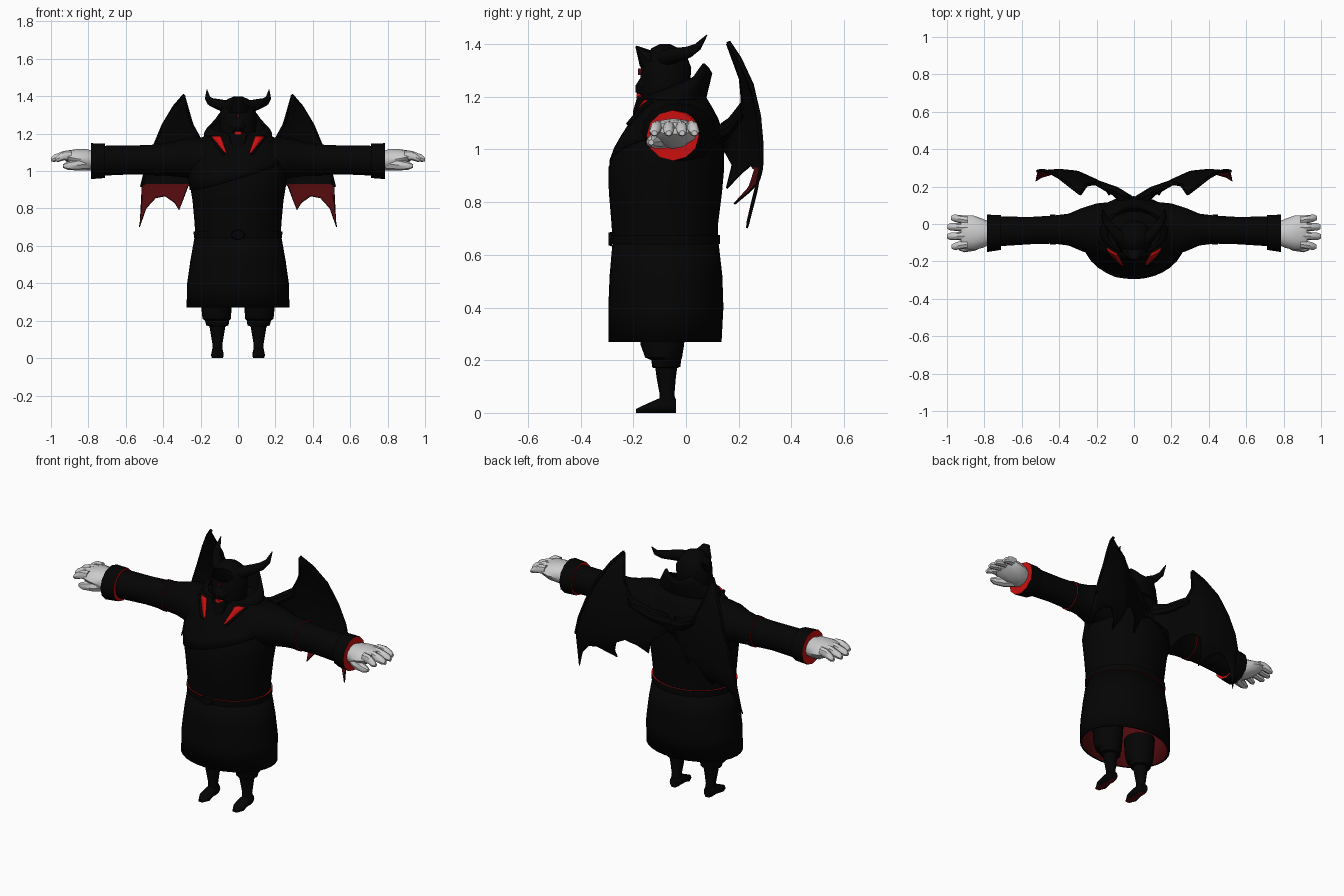
import bpy, math
from mathutils import Vector

X, Y, Z = Vector((1, 0, 0)), Vector((0, 1, 0)), Vector((0, 0, 1))


def material(name, rgb):
    m = bpy.data.materials.new(name)
    m.diffuse_color = (*rgb, 1)
    return m


BLACK = material("black cloth", (0.0012, 0.0012, 0.0013))
RED = material("red lining", (0.6, 0.005, 0.005))
DARK = material("dark red lining", (0.08, 0.003, 0.004))
PALE = material("pale skin", (0.6, 0.6, 0.6))


def finish(name, verts, faces, mats, idx=None, mirror=False, thick=0, angle=40):
    """Make a mesh; a thick shell takes the next material slot on its inside."""
    me = bpy.data.meshes.new(name)
    me.from_pydata([tuple(v) for v in verts], [], faces)
    for m in mats:
        me.materials.append(m)
    if idx:
        for p, i in zip(me.polygons, idx):
            p.material_index = i
    ob = bpy.data.objects.new(name, me)
    bpy.context.collection.objects.link(ob)
    bpy.ops.object.select_all(action='DESELECT')
    ob.select_set(True)
    bpy.context.view_layer.objects.active = ob
    bpy.ops.object.shade_smooth_by_angle(angle=math.radians(angle))
    if thick:
        s = ob.modifiers.new("shell", 'SOLIDIFY')
        s.thickness, s.offset, s.material_offset = thick, -1, 1
    if mirror:
        ob.modifiers.new("mirror", 'MIRROR')
    return ob


def ring_faces(rows, n):
    return [(i * n + k, i * n + (k + 1) % n, (i + 1) * n + (k + 1) % n, (i + 1) * n + k)
            for i in range(rows - 1) for k in range(n)]


def loft(name, rings, mats, axis=None, n=16, cap=True, cap_mat=0, **kw):
    """Skin ellipses (x, y, z, ru, rv) along an axis or along their path."""
    pts = [Vector(r[:3]) for r in rings]
    verts = []
    for i, r in enumerate(rings):
        d = axis or (pts[min(i + 1, len(pts) - 1)] - pts[max(i - 1, 0)]).normalized()
        u = (Y if abs(d.z) > 0.9 else Z).cross(d).normalized()
        v = d.cross(u)
        for k in range(n):
            t = 2 * math.pi * k / n
            verts.append(pts[i] + u * r[3] * math.cos(t) + v * r[-1] * math.sin(t))
    faces = ring_faces(len(rings), n)
    idx = [0] * len(faces)
    if cap:
        top = (len(rings) - 1) * n
        faces += [tuple(reversed(range(n))), tuple(range(top, top + n))]
        idx += [cap_mat] * 2
    return finish(name, verts, faces, mats, idx, **kw)


def interp(table, x):
    for a, b in zip(table, table[1:]):
        if x <= b[0]:
            t = max(0, (x - a[0]) / (b[0] - a[0]))
            return [p + (q - p) * t for p, q in zip(a[1:], b[1:])]
    return list(table[-1][1:])


# Robe: height, half width, front y, back y
SKIRT = [(0.27, 0.275, -0.295, 0.135), (0.4, 0.272, -0.295, 0.142),
         (0.52, 0.255, -0.29, 0.138), (0.66, 0.23, -0.278, 0.122)]
TORSO = [(0.64, 0.228, -0.278, 0.122), (0.72, 0.232, -0.283, 0.122), (0.84, 0.243, -0.293, 0.137),
         (0.93, 0.258, -0.295, 0.145), (1.02, 0.26, -0.262, 0.142), (1.1, 0.25, -0.21, 0.125),
         (1.15, 0.225, -0.18, 0.1), (1.18, 0.195, -0.17, 0.08), (1.2, 0.15, -0.16, 0.07)]


def body_rings(table):
    return [(0, (f + b) / 2, z, a, (b - f) / 2) for z, a, f, b in table]


loft("skirt", body_rings(SKIRT), [BLACK, DARK], Z, 32, cap=False, thick=0.012)
loft("torso", body_rings(TORSO), [BLACK], Z, 32)
loft("belt", body_rings([(0.642, 0.236, -0.284, 0.13), (0.676, 0.237, -0.286, 0.13)]),
     [BLACK, RED], Z, 32, cap_mat=1)
loft("buckle", [(0, -0.28, 0.66, 0.04, 0.028), (0, -0.295, 0.66, 0.035, 0.024)], [BLACK], -Y, 8)

# Shoulder mantle draped over the torso, with a slanted lower edge
N = 32
verts = []
for i in range(6):
    for k in range(N):
        t = 2 * math.pi * k / N
        low = 0.98 + 0.08 * math.cos(t) + 0.02 * math.sin(t)
        z = low + (1.195 - low) * i / 5
        a, f, b = interp(TORSO, z)
        verts.append(((a + 0.006) * math.cos(t),
                      (f + b) / 2 + ((b - f) / 2 + 0.006) * math.sin(t), z))
finish("mantle", verts, ring_faces(6, N), [BLACK, BLACK], thick=0.006)

# Standing collar: wide, low at the throat, with two points at the back
verts = []
for i in range(5):
    s = i / 4
    for k in range(N):
        t = 2 * math.pi * k / N
        back = math.sin(t)
        point = max(0, 1 - abs(abs(t - math.pi / 2) - 0.6) / 0.45)
        top = 1.245 + 0.045 * back + 0.045 * point
        wide = 0.172 + 0.016 * math.sin(s * 3.1) - 0.025 * s * s
        verts.append((wide * math.cos(t), -0.045 + (0.115 + 0.03 * s * max(back, 0)) * back,
                      1.165 + (top - 1.165) * s))
finish("collar", verts, ring_faces(5, N), [BLACK, BLACK], thick=0.01)


# Lapels following the chest: red facing, with a raised black edge outside it
def chest_strip(name, inner, outer, lift, thick, mat):
    verts, faces = [], []
    for i in range(7):
        s = i / 6
        z = 1.185 - 0.09 * s
        a, f, b = interp(TORSO, z)
        for x in (inner[0] + (inner[1] - inner[0]) * s, outer[0] + (outer[1] - outer[0]) * s):
            y = (f + b) / 2 - (b - f) / 2 * math.sqrt(1 - (x / a) ** 2)
            verts.append((x, y - lift, z + 0.002))
        if i:
            faces.append((2 * i - 2, 2 * i, 2 * i + 1, 2 * i - 1))
    finish(name, verts, faces, [mat, mat], mirror=True, thick=thick)


chest_strip("lapel", (0.093, 0.06), (0.145, 0.07), 0.013, 0.008, RED)
chest_strip("lapel_edge", (0.145, 0.07), (0.157, 0.086), 0.022, 0.02, BLACK)

# Sleeves, armbands, cuffs
loft("sleeve", [(0.1, -0.03, 1.06, 0.15, 0.12), (0.2, -0.03, 1.06, 0.14, 0.12),
                (0.28, -0.03, 1.07, 0.115, 0.105), (0.35, -0.03, 1.065, 0.085, 0.092),
                (0.43, -0.03, 1.06, 0.075, 0.082), (0.55, -0.035, 1.06, 0.073, 0.077),
                (0.74, -0.04, 1.055, 0.08, 0.08)], [BLACK], X, mirror=True)
loft("armband", [(0.42, -0.03, 1.06, 0.081, 0.087), (0.45, -0.03, 1.06, 0.08, 0.086)],
     [BLACK, RED], X, cap_mat=1, mirror=True)
loft("cuff", [(0.71, -0.045, 1.055, 0.093, 0.092), (0.785, -0.05, 1.053, 0.1, 0.096)],
     [BLACK, RED], X, 12, cap_mat=1, mirror=True)

# Hands
loft("palm", [(0.77, -0.05, 1.055, 0.06, 0.05), (0.81, -0.05, 1.06, 0.078, 0.058),
              (0.86, -0.047, 1.066, 0.093, 0.052), (0.905, -0.045, 1.075, 0.09, 0.036),
              (0.925, -0.043, 1.08, 0.08, 0.022)], [PALE], X, 12, mirror=True)
for k, (y0, y1, tip) in enumerate([(-0.108, -0.12, 0.975), (-0.064, -0.066, 1.0),
                                   (-0.02, -0.015, 0.998), (0.02, 0.032, 0.978)]):
    loft("finger_%d" % (k + 1), [(0.89, y0, 1.083, 0.023, 0.028), (0.93, (y0 + y1) / 2, 1.083, 0.022, 0.025),
         (tip - 0.015, y1, 1.068, 0.019, 0.019), (tip, y1, 1.062, 0.011, 0.01)],
         [PALE], X, 8, mirror=True)
loft("thumb", [(0.81, -0.08, 1.04, 0.036), (0.86, -0.115, 1.033, 0.03), (0.91, -0.13, 1.028, 0.022),
               (0.935, -0.132, 1.027, 0.01)], [PALE], None, 8, mirror=True)

# Legs: baggy breeches, stockings, shoes
loft("breeches", [(0.11, -0.08, 0.17, 0.045, 0.045), (0.11, -0.075, 0.175, 0.06, 0.054),
                  (0.112, -0.075, 0.2, 0.064, 0.056), (0.114, -0.085, 0.21, 0.076, 0.07),
                  (0.115, -0.09, 0.26, 0.08, 0.083), (0.115, -0.09, 0.36, 0.085, 0.09)],
     [BLACK], Z, mirror=True)
loft("stocking", [(0.11, -0.07, 0.03, 0.029, 0.032), (0.11, -0.072, 0.07, 0.026, 0.028),
                  (0.11, -0.075, 0.13, 0.036, 0.036), (0.11, -0.075, 0.19, 0.046, 0.044)],
     [BLACK], Z, 12, mirror=True)
shoe = loft("shoe", [(0.11, -0.038, 0.028, 0.022, 0.026), (0.11, -0.06, 0.03, 0.032, 0.031),
                     (0.11, -0.1, 0.027, 0.032, 0.029), (0.11, -0.15, 0.016, 0.034, 0.018),
                     (0.11, -0.19, 0.008, 0.014, 0.007)], [BLACK, DARK], -Y, 12, mirror=True)
for v in shoe.data.vertices:
    if v.co.z < 0.012:
        v.co.z = 0
for p in shoe.data.polygons:
    if p.center.z < 0.001:
        p.material_index = 1

# Head, pointed brow, snout, face details
loft("head", [(0, -0.09, 1.1, 0.06, 0.06), (0, -0.085, 1.16, 0.088, 0.085), (0, -0.08, 1.24, 0.1, 0.095),
              (0, -0.075, 1.31, 0.098, 0.095), (0, -0.075, 1.355, 0.08, 0.078),
              (0, -0.08, 1.385, 0.055, 0.05), (0, -0.08, 1.4, 0.02, 0.02)], [BLACK], Z)
loft("brow_point", [(0, -0.1, 1.31, 0.075, 0.06), (0, -0.15, 1.345, 0.06, 0.038),
                    (0, -0.19, 1.392, 0.02, 0.003)], [BLACK], None, 8, angle=25)
loft("snout", [(0, -0.13, 1.235, 0.07, 0.06), (0, -0.165, 1.24, 0.045, 0.045),
               (0, -0.192, 1.23, 0.012, 0.012)], [BLACK], -Y, 8, angle=25)
loft("beard", [(0, -0.195, 1.115, 0.012, 0.008), (0, -0.165, 1.15, 0.05, 0.035),
               (0, -0.14, 1.2, 0.065, 0.045)], [BLACK], Z, 8, angle=25)
loft("brow_mark", [(0, -0.165, 1.295, 0.008, 0.016), (0, -0.182, 1.295, 0.007, 0.014)],
     [DARK], -Y, 6)
loft("mouth", [(0, -0.165, 1.205, 0.024, 0.013), (0, -0.188, 1.203, 0.02, 0.01)], [RED], -Y, 6)

# Curved horns
loft("horn", [(0.04, -0.09, 1.34, 0.036), (0.08, -0.07, 1.35, 0.032), (0.115, -0.03, 1.36, 0.027),
              (0.145, 0.01, 1.37, 0.022), (0.162, 0.045, 1.39, 0.015), (0.166, 0.08, 1.435, 0.002)],
     [BLACK], None, 10, mirror=True)

# Bat wings: edges as (x, z), depth as (x, y)
TOP = [(0.02, 1.1), (0.1, 1.12), (0.2, 1.18), (0.255, 1.28), (0.288, 1.41), (0.34, 1.35), (0.4, 1.25),
       (0.45, 1.13), (0.49, 1.02), (0.515, 0.92), (0.525, 0.72)]
LOW = [(0.02, 1.0), (0.1, 0.94), (0.13, 0.85), (0.17, 0.91), (0.22, 0.94), (0.265, 0.92), (0.295, 0.84),
       (0.315, 0.79), (0.34, 0.83), (0.39, 0.865), (0.44, 0.855), (0.49, 0.8), (0.525, 0.7)]
DEPTH = [(0.0, 0.14), (0.1, 0.18), (0.2, 0.24), (0.3, 0.285), (0.4, 0.295), (0.525, 0.285)]
xs = sorted({p[0] for p in TOP + LOW})
upper, lower, cols = 9, 5, len(xs)


def wing_point(x, z):
    y = interp(DEPTH, x)[0] - 0.65 * (z - 0.98) ** 2
    if z < 0.95:
        y -= 3 * (0.95 - z) ** 2 * min(1, (0.525 - x) / 0.2)
    return (x, max(y, 0.135), z)


# Rows meet at a level line, below which the front side is dark red
verts, faces, idx = [], [], []
for i in range(upper + lower + 1):
    for x in xs:
        t, b = interp(TOP, x)[0], interp(LOW, x)[0]
        m = min(max(0.93, b + 0.003), t - 0.003)
        z = t + (m - t) * i / upper if i <= upper else m + (b - m) * (i - upper) / lower
        verts.append(wing_point(x, z))
for i in range(upper + lower):
    for k in range(cols - 1):
        a = i * cols + k
        faces.append((a, a + 1, a + 1 + cols, a + cols))
        idx.append(0 if i >= upper and xs[k] > 0.2 else 2)
finish("wing", verts, faces, [BLACK, DARK, BLACK, BLACK], idx, mirror=True, thick=0.008)

# Wing bones: leading edge and shoulder root
loft("wing_spar", [(*wing_point(x, interp(TOP, x)[0] - 0.005), 0.009) for x in
                   (0.288, 0.34, 0.4, 0.45, 0.49, 0.515)], [BLACK], None, 6, mirror=True)
loft("wing_root", [(0.02, 0.11, 1.05, 0.04), (0.1, 0.175, 1.08, 0.026), (0.2, 0.22, 1.14, 0.016),
                   (0.255, 0.21, 1.27, 0.01), (0.285, 0.155, 1.4, 0.003)], [BLACK], None, 8, mirror=True)
